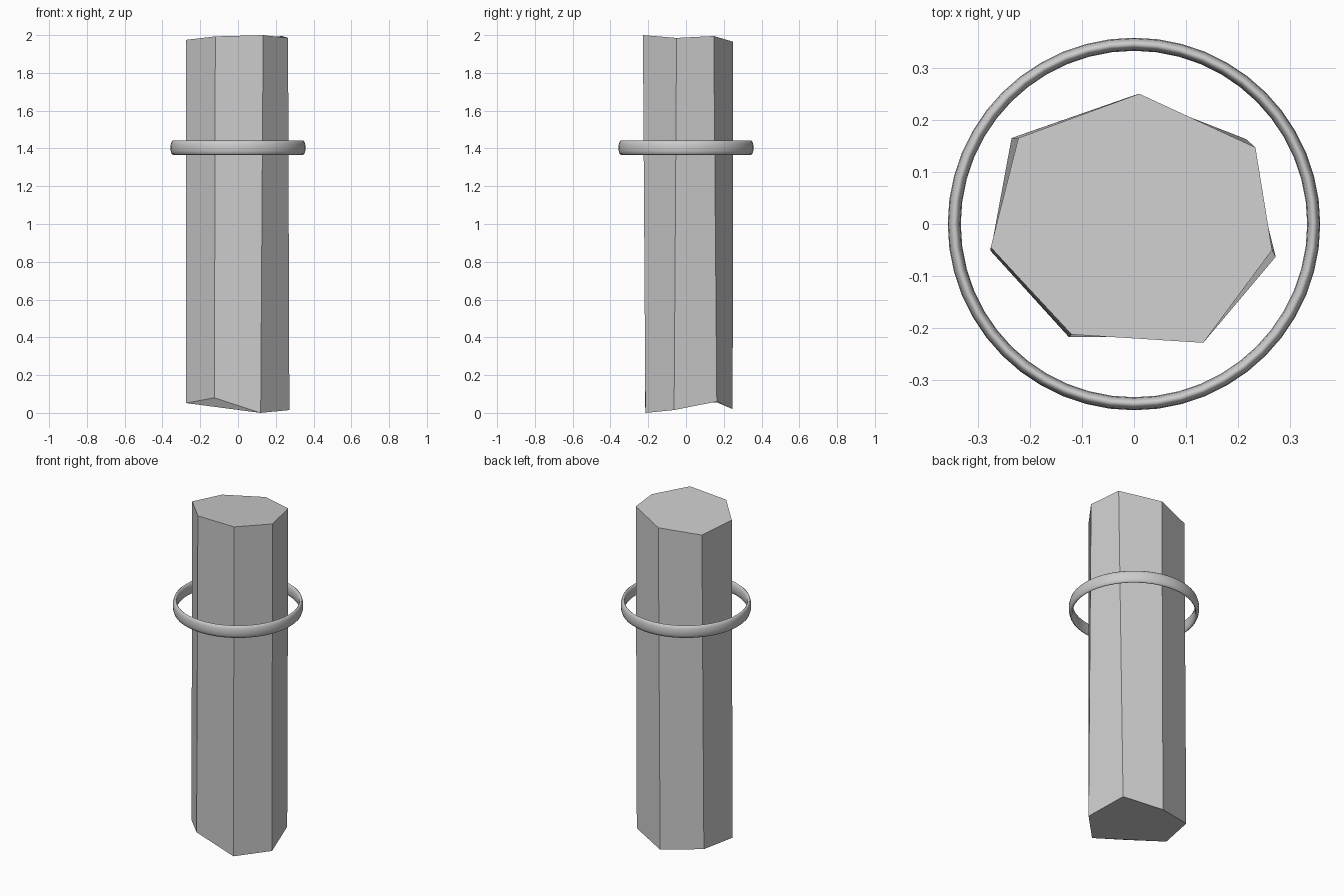
import bpy
import bmesh

if "Cube" in bpy.data.objects:
    bpy.data.objects.remove(bpy.data.objects["Cube"], do_unlink=True)

# One plain stone grey for everything
grey = bpy.data.materials.new("stone_grey")
grey.use_nodes = True
GREY = (0.6, 0.6, 0.6, 1)
grey.diffuse_color = GREY
grey.node_tree.nodes["Principled BSDF"].inputs["Base Color"].default_value = GREY


def add_object(name, bm):
    bmesh.ops.recalc_face_normals(bm, faces=bm.faces)
    mesh = bpy.data.meshes.new(name)
    bm.to_mesh(mesh)
    bm.free()
    mesh.materials.append(grey)
    obj = bpy.data.objects.new(name, mesh)
    bpy.context.collection.objects.link(obj)
    return obj


# Column: irregular seven-sided shaft with uneven cut ends
top = [(.01, .25, 1.965), (.233, .147, 1.995), (.265, -.05, 1.985),
       (.133, -.228, 2), (-.12, -.212, 1.993), (-.275, -.045, 1.975),
       (-.222, .165, 1.95)]
bottom = [(0, .247, .02), (.215, .163, .06), (.272, -.063, .015),
          (.12, -.215, 0), (-.125, -.217, .08), (-.275, -.052, .052),
          (-.235, .165, .055)]
bm = bmesh.new()
upper = [bm.verts.new(p) for p in top]
lower = [bm.verts.new(p) for p in bottom]
bm.faces.new(upper)
bm.faces.new(lower)
for i in range(len(upper)):
    j = (i + 1) % len(upper)
    bm.faces.new((lower[i], lower[j], upper[j], upper[i]))
add_object("column", bm)

# Floating ring: thin torus stretched upward into a band
bpy.ops.mesh.primitive_torus_add(major_segments=48, minor_segments=12,
                                 major_radius=.345, minor_radius=.0125,
                                 location=(0, 0, 1.404))
ring = bpy.context.object
ring.name = "floating_ring"
ring.scale.z = 3
bpy.ops.object.transform_apply(location=False, rotation=False, scale=True)
bpy.ops.object.shade_smooth()
ring.data.materials.append(grey)
